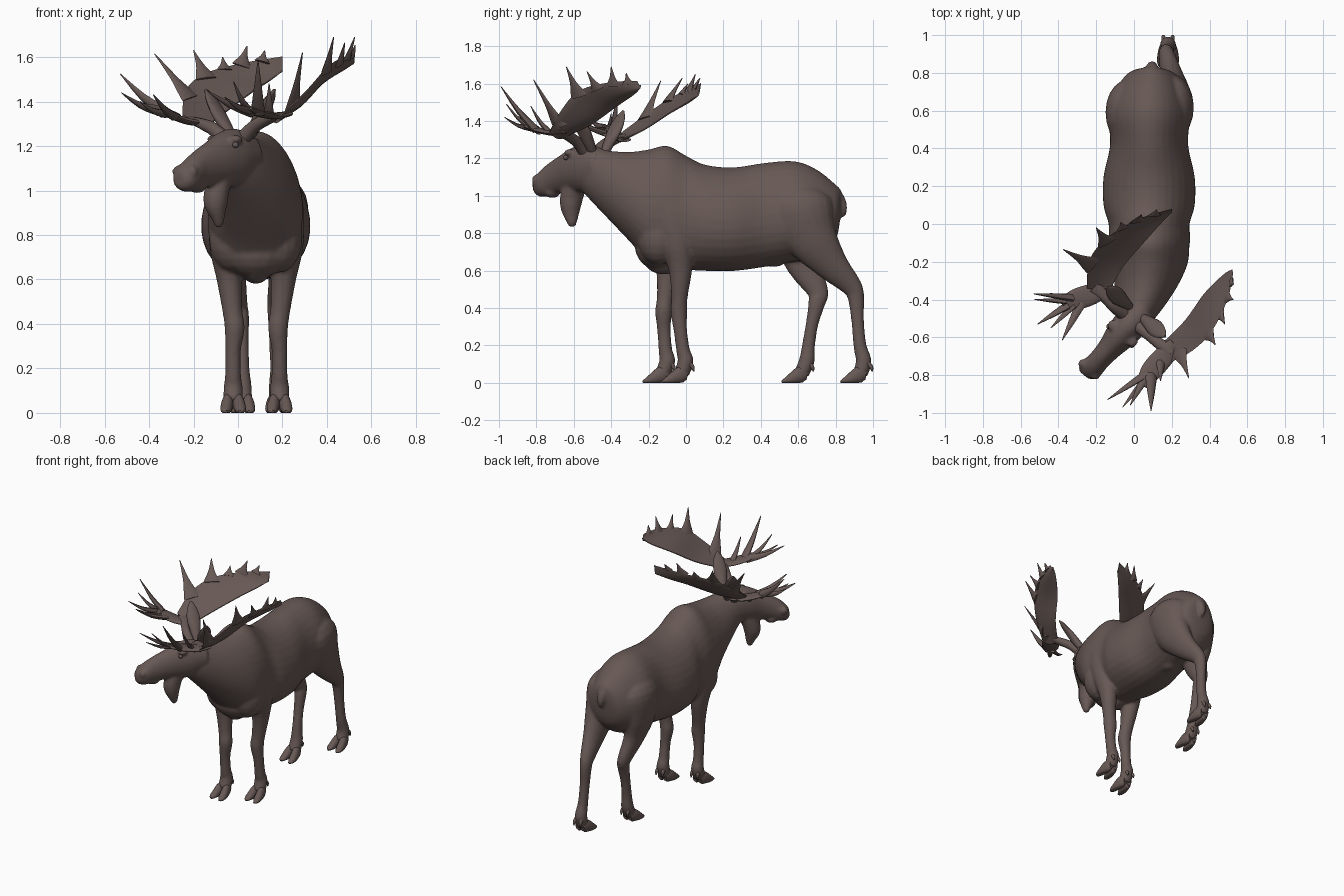
import bpy, bmesh, math
from mathutils import Vector

X, Y, Z = Vector((1, 0, 0)), Vector((0, 1, 0)), Vector((0, 0, 1))
brown = bpy.data.materials.new("dark brown")
brown.diffuse_color = (0.135, 0.098, 0.09, 1)


def spline(rows, steps=4):
    """Catmull-Rom interpolation of rows of any width."""
    out = []
    for i in range(len(rows) - 1):
        a, b, c, d = rows[max(i - 1, 0)], rows[i], rows[i + 1], rows[min(i + 2, len(rows) - 1)]
        for s in range(steps):
            t = s / steps
            out.append([0.5 * (2 * q + (r - p) * t + (2 * p - 5 * q + 4 * r - w) * t * t
                               + (3 * q - p - 3 * r + w) * t ** 3) for p, q, r, w in zip(a, b, c, d)])
    return out + [list(rows[-1])]


def tube(bm, rows, up=Z, axis=None, seg=20, taper=0.0, steps=4):
    """Loft ellipses along rows of (x, y, z, half width, half height)."""
    rows = spline(rows, steps)
    rings = []
    for i, (x, y, z, w, h) in enumerate(rows):
        t = axis or (Vector(rows[min(i + 1, len(rows) - 1)][:3]) - Vector(rows[max(i - 1, 0)][:3])).normalized()
        side = t.cross(up).normalized()
        top = side.cross(t)
        w, h = max(w, 0.002), max(h, 0.002)
        ring = []
        for k in range(seg):
            a = 2 * math.pi * k / seg
            p = Vector((x, y, z)) + side * w * math.cos(a) * (1 - taper * math.sin(a)) + top * h * math.sin(a)
            ring.append(bm.verts.new(p))
        rings.append(ring)
    for r0, r1 in zip(rings, rings[1:]):
        for k in range(seg):
            n = (k + 1) % seg
            bm.faces.new((r0[k], r0[n], r1[n], r1[k]))
    bm.faces.new(rings[0][::-1])
    bm.faces.new(rings[-1])


def ball(bm, c, r):
    g = bmesh.ops.create_uvsphere(bm, u_segments=16, v_segments=10, radius=1)
    for v in g["verts"]:
        v.co = Vector([c[i] + v.co[i] * r[i] for i in range(3)])


def finish(bm, name, voxel=None, smooth=0):
    bmesh.ops.recalc_face_normals(bm, faces=bm.faces)
    me = bpy.data.meshes.new(name)
    bm.to_mesh(me)
    bm.free()
    ob = bpy.data.objects.new(name, me)
    bpy.context.collection.objects.link(ob)
    me.materials.append(brown)
    if voxel:
        m = ob.modifiers.new("blend", 'REMESH')
        m.mode, m.voxel_size, m.use_smooth_shade = 'VOXEL', voxel, True
        m = ob.modifiers.new("soften", 'SMOOTH')
        m.factor, m.iterations = 0.5, smooth
    else:
        bpy.ops.object.select_all(action='DESELECT')
        bpy.context.view_layer.objects.active = ob
        ob.select_set(True)
        bpy.ops.object.shade_smooth_by_angle(angle=math.radians(50))
    return ob


# Body: torso, neck, head and legs blended into one skin
skin = bmesh.new()
torso = [(.09, .83, .98, .03, .05), (.09, .80, .91, .12, .15), (.085, .70, .90, .185, .24),
         (.08, .58, .917, .215, .268), (.08, .42, .898, .205, .278), (.08, .25, .875, .24, .277),
         (.08, .10, .883, .24, .284), (.08, 0, .91, .213, .305), (.08, -.10, .943, .212, .325),
         (.08, -.20, .948, .205, .30), (.07, -.30, .995, .175, .24), (.045, -.40, 1.05, .14, .19),
         (.01, -.50, 1.11, .10, .145), (-.02, -.56, 1.13, .07, .10)]
tube(skin, torso, axis=-Y, seg=32, taper=.13)

head = [(.05, -.45, 1.16, .08, .09), (-.02, -.53, 1.15, .09, .13), (-.08, -.60, 1.14, .08, .12),
        (-.13, -.66, 1.12, .064, .102), (-.18, -.715, 1.095, .057, .09), (-.22, -.76, 1.07, .06, .076),
        (-.25, -.785, 1.055, .053, .056), (-.265, -.80, 1.05, .032, .032)]
tube(skin, head, axis=Vector((-.64, -.77, 0)).normalized(), seg=24)
ball(skin, (-.185, -.715, 1.02), (.045, .045, .032))           # chin
for s in (1, -1):                                              # brows and nostril flares
    ball(skin, (-.06 + s * .05, -.58 - s * .042, 1.23), (.032, .032, .02))
    ball(skin, (-.237 + s * .033, -.77 - s * .03, 1.085), (.026, .026, .028))
# Dewlap under the jaw
tube(skin, [(-.07, -.58, 1.09, .055, .06), (-.095, -.61, 1.0, .056, .062), (-.10, -.617, .94, .054, .055),
            (-.09, -.612, .88, .032, .036), (-.085, -.607, .835, .016, .018)], up=Y)
ball(skin, (.08, -.15, .735), (.16, .125, .13))                # brisket
ball(skin, (.08, -.12, .665), (.075, .11, .085))
for s in (1, -1):                                              # breast muscles
    ball(skin, (.08 + s * .10, -.145, .78), (.11, .115, .15))
ball(skin, (.09, .47, .665), (.06, .07, .045))                 # belly bulge

front = [(.17, -.10, 1.08, .05, .06), (.205, -.09, .95, .085, .13), (.215, -.05, .76, .08, .09),
         (.205, -.03, .61, .058, .064), (.19, -.035, .46, .045, .044), (.18, -.038, .38, .045, .045),
         (.187, -.03, .28, .035, .036), (.187, -.015, .17, .036, .037), (.187, -.002, .115, .043, .043),
         (.187, -.025, .045, .044, .04)]
right_front = [(.165 - x, y - .045 - .06 * (1 - z / .97), z, w, h) for x, y, z, w, h in front]
left_hind = [(.15, .60, 1.06, .05, .07), (.195, .61, .95, .115, .17), (.21, .67, .78, .092, .14),
             (.197, .78, .63, .06, .09), (.175, .883, .52, .043, .057), (.17, .908, .46, .038, .045),
             (.172, .917, .34, .033, .034), (.178, .93, .20, .034, .035), (.18, .95, .115, .042, .042),
             (.18, .93, .045, .044, .04)]
right_hind = [(.01, .59, 1.06, .05, .07), (-.03, .59, .95, .115, .17), (-.045, .60, .78, .092, .14),
              (-.025, .63, .63, .062, .092), (.0, .705, .49, .043, .057), (.012, .70, .43, .038, .046),
              (.015, .675, .32, .033, .034), (.018, .655, .20, .034, .035), (.02, .645, .115, .042, .042),
              (.02, .615, .045, .044, .04)]
legs = {"left_front": front, "right_front": right_front, "left_hind": left_hind, "right_hind": right_hind}
for rows in legs.values():
    tube(skin, rows, up=Y)
# Tail
tube(skin, [(.09, .79, 1.03, .04, .03), (.095, .83, .98, .03, .022), (.097, .842, .93, .026, .02),
            (.10, .843, .885, .008, .008)], up=Y)
finish(skin, "body", voxel=.0095, smooth=6)

# Cloven hooves with dewclaws
for name, rows in legs.items():
    bm = bmesh.new()
    x, y = rows[-1][0], rows[-1][1]
    for s in (1, -1):
        tube(bm, [(x + s * .016, y + .03, .045, .018, .03), (x + s * .022, y, .045, .026, .044),
                  (x + s * .03, y - .045, .025, .027, .032), (x + s * .034, y - .085, .011, .021, .015),
                  (x + s * .03, y - .103, .006, .007, .006)], seg=14)
        tube(bm, [(x + s * .018, y + .035, .115, .013, .014), (x + s * .024, y + .06, .085, .011, .011),
                  (x + s * .024, y + .066, .06, .003, .003)], up=X, seg=8)
    for v in bm.verts:
        v.co.z = max(v.co.z, 0)
    finish(bm, name + "_hoof")

# Eyes
for s, name in ((1, "left_eye"), (-1, "right_eye")):
    bm = bmesh.new()
    ball(bm, (-.072 + s * .061, -.592 - s * .05, 1.205), (.014, .014, .013))
    finish(bm, name)

# Ears: leaf shapes rising outwards, square to the turned head
for s, name in ((1, "left_ear"), (-1, "right_ear")):
    bm = bmesh.new()
    b = Vector((.01 + s * .035, -.465 - s * .03, 1.23))
    t = Vector((.01 + s * .155, -.465 - s * .13, 1.455))
    prof = [(0, .022, .022), (.25, .034, .026), (.55, .045, .021), (.82, .033, .014), (1, .006, .005)]
    tube(bm, [(*b.lerp(t, f), w, h) for f, w, h in prof], up=Vector((s * .77, -s * .64, 0)), seg=14)
    finish(bm, name)


# Antlers: beam, rear blade between two edge curves, and curved tines
def tine(bm, base, tip, r, edge=None):
    """Round tine, or a broad flat one lying along the blade edge."""
    b, t = Vector(base), Vector(tip)
    if edge:
        up = edge.cross(t - b).normalized()
        b, w, h = b - (t - b) * .15, r * 1.5, .010
        rows = [(*b, w, h), (*b.lerp(t, .2), w * .75, h), (*b.lerp(t, .5), w * .36, h * .8), (*t, .002, .002)]
    else:
        up = Vector((.3, .9, .3)).normalized()
        mid = b.lerp(t, .5) - Z * .015
        rows = [(*b, r, r * .6), (*mid, r * .6, r * .42), (*t, .002, .002)]
    tube(bm, rows, up=up, seg=8, steps=3)


def blade(bm, inner, outer, thick=.009, cols=6):
    a, b = spline(inner, 4), spline(outer, 4)
    top, bot = [], []
    for p, q in zip(a, b):
        p, q = Vector(p), Vector(q)
        for rows, s in ((top, 1), (bot, -1)):
            row = []
            for j in range(cols + 1):
                u = j / cols
                bow = math.sin(math.pi * u)
                row.append(bm.verts.new(p.lerp(q, u) + Z * (s * (thick * bow + .003) - .018 * bow)))
            rows.append(row)
    n = len(a) - 1
    for i in range(n):
        for j in range(cols):
            bm.faces.new((top[i][j], top[i][j + 1], top[i + 1][j + 1], top[i + 1][j]))
            bm.faces.new((bot[i][j], bot[i + 1][j], bot[i + 1][j + 1], bot[i][j + 1]))
        for j in (0, cols):
            bm.faces.new((top[i][j], top[i + 1][j], bot[i + 1][j], bot[i][j]))
    for i in (0, n):
        for j in range(cols):
            bm.faces.new((top[i][j], bot[i][j], bot[i][j + 1], top[i][j + 1]))


def antler(name, beam, palm, inner, outer, flat, tines):
    bm = bmesh.new()
    tube(bm, beam, seg=14)
    tube(bm, palm, seg=14)
    blade(bm, inner, outer)
    rim = [Vector(p) for p in spline(outer, 4)]
    for base, tip, r in flat:
        i = min(range(1, len(rim) - 1), key=lambda k: (rim[k] - Vector(base)).length)
        tine(bm, base, tip, r, (rim[i + 1] - rim[i - 1]).normalized())
    for base, tip, r in tines:
        tine(bm, base, tip, r)
    finish(bm, name)


antler("left_antler",
       [(.01, -.53, 1.22, .036, .036), (.07, -.58, 1.285, .03, .03), (.13, -.63, 1.32, .03, .026),
        (.20, -.68, 1.34, .04, .014)],
       [(.22, -.64, 1.345, .04, .012), (.16, -.70, 1.335, .055, .015), (.09, -.78, 1.35, .055, .013),
        (.04, -.85, 1.37, .03, .009)],
       [(.15, -.63, 1.325), (.27, -.51, 1.38), (.37, -.37, 1.48), (.47, -.27, 1.55), (.52, -.24, 1.59)],
       [(.20, -.73, 1.34), (.31, -.67, 1.45), (.41, -.57, 1.56), (.495, -.40, 1.605), (.525, -.26, 1.61)],
       [((.25, -.69, 1.40), (.29, -.815, 1.62), .034), ((.40, -.58, 1.55), (.43, -.64, 1.69), .034),
        ((.46, -.48, 1.58), (.48, -.53, 1.665), .026), ((.495, -.39, 1.60), (.525, -.40, 1.69), .026),
        ((.515, -.31, 1.605), (.527, -.32, 1.655), .022)],
       [((.07, -.79, 1.35), (-.14, -.93, 1.45), .028), ((.06, -.82, 1.36), (-.06, -.97, 1.42), .024),
        ((.05, -.83, 1.36), (-.02, -.96, 1.49), .022), ((.09, -.80, 1.35), (.09, -.99, 1.585), .034),
        ((.14, -.73, 1.34), (.14, -.83, 1.48), .026)])
antler("right_antler",
       [(-.05, -.48, 1.22, .036, .036), (-.11, -.435, 1.275, .03, .03), (-.15, -.39, 1.295, .03, .026),
        (-.21, -.33, 1.32, .04, .014)],
       [(-.13, -.33, 1.30, .04, .012), (-.22, -.37, 1.31, .055, .015), (-.31, -.40, 1.34, .055, .013),
        (-.38, -.42, 1.37, .03, .009)],
       [(-.13, -.36, 1.295), (-.06, -.23, 1.35), (.06, -.09, 1.44), (.15, .01, 1.50), (.20, .06, 1.54)],
       [(-.25, -.34, 1.34), (-.235, -.19, 1.45), (-.145, -.075, 1.525), (.02, .025, 1.57), (.20, .08, 1.60)],
       [((-.235, -.21, 1.44), (-.375, -.135, 1.615), .036), ((-.15, -.09, 1.52), (-.20, -.02, 1.63), .036),
        ((-.06, -.02, 1.55), (-.07, .01, 1.60), .026), ((.02, .02, 1.57), (.04, .05, 1.65), .032),
        ((.11, .05, 1.585), (.12, .075, 1.63), .024)],
       [((-.33, -.39, 1.35), (-.53, -.37, 1.525), .03), ((-.36, -.41, 1.36), (-.525, -.40, 1.44), .024),
        ((-.35, -.43, 1.36), (-.51, -.53, 1.43), .028), ((-.32, -.43, 1.345), (-.44, -.55, 1.40), .024),
        ((-.28, -.42, 1.33), (-.38, -.615, 1.43), .028)])
